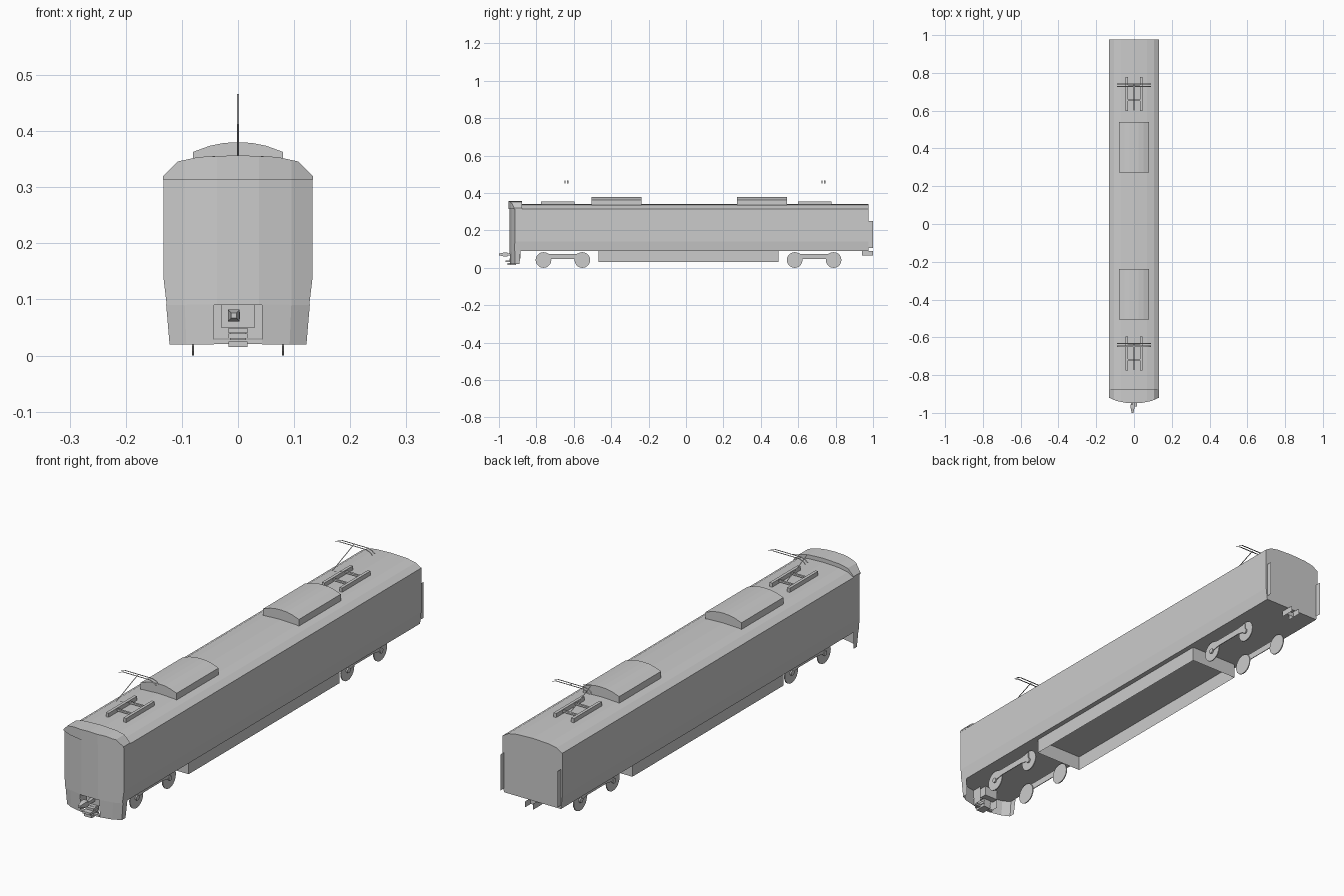
import bpy, bmesh, math
from mathutils import Vector

if "Cube" in bpy.data.objects:
    bpy.data.objects.remove(bpy.data.objects["Cube"])


def make(name, verts, faces):
    me = bpy.data.meshes.new(name)
    me.from_pydata([tuple(v) for v in verts], [], faces)
    me.update()
    ob = bpy.data.objects.new(name, me)
    bpy.context.collection.objects.link(ob)
    return ob


def box(name, x0, x1, y0, y1, z0, z1):
    v = [(x, y, z) for x in (x0, x1) for y in (y0, y1) for z in (z0, z1)]
    return make(name, v, [(0, 1, 3, 2), (4, 6, 7, 5), (0, 4, 5, 1),
                          (2, 3, 7, 6), (0, 2, 6, 4), (1, 5, 7, 3)])


def prism(name, half, y0, y1):
    """Extrude a left-right symmetric (x, z) section along y."""
    sec = half + [(-x, z) for x, z in reversed(half) if x > 0]
    n = len(sec)
    v = [(x, y0, z) for x, z in sec] + [(x, y1, z) for x, z in sec]
    f = [tuple(range(n)), tuple(range(2 * n - 1, n - 1, -1))]
    f += [(i, i + n, (i + 1) % n + n, (i + 1) % n) for i in range(n)]
    return make(name, v, f)


def ribbon(name, a, b, closed=False):
    """Sheet between two matching point rows."""
    n = len(a)
    return make(name, a + b, [(i, (i + 1) % n, (i + 1) % n + n, i + n)
                              for i in range(n if closed else n - 1)])


NOSE = [(-0.133, -0.915), (-0.095, -0.932), (-0.037, -0.944),
        (0.037, -0.944), (0.095, -0.932), (0.133, -0.915)]


def cut_nose(ob, shift):
    """Trim the front end to the faceted nose plan."""
    bm = bmesh.new()
    bm.from_mesh(ob.data)
    for (ax, ay), (bx, by) in zip(NOSE, NOSE[1:]):
        r = bmesh.ops.bisect_plane(
            bm, geom=bm.verts[:] + bm.edges[:] + bm.faces[:], dist=1e-6,
            plane_co=(ax, ay + shift, 0), plane_no=(by - ay, ax - bx, 0),
            clear_outer=True)
        edges = [e for e in bm.edges if e.is_boundary]
        if edges:
            bmesh.ops.holes_fill(bm, edges=edges, sides=0)
    bmesh.ops.recalc_face_normals(bm, faces=bm.faces[:])
    bm.to_mesh(ob.data)
    bm.free()


# Car body with faceted nose, and raised cab roof cap
body = prism("car_body", [(0.127, 0.09), (0.133, 0.14), (0.133, 0.316), (0.107, 0.331),
                          (0.07, 0.338), (0, 0.341)], -0.99, 0.977)
cut_nose(body, 0)
cap = prism("cab_roof_cap", [(0.1335, 0.314), (0.1335, 0.32), (0.107, 0.346),
                             (0.07, 0.354), (0, 0.357)], -0.99, -0.876)
cut_nose(cap, -0.004)

# Underfloor equipment skirt, open underneath
ring = [(-0.107, -0.467), (0.107, -0.467), (0.107, 0.494), (-0.107, 0.494)]
ribbon("underfloor_skirt", [(x, y, 0.092) for x, y in ring],
       [(x, y, 0.03) for x, y in ring], True)

# Bogies: wheels and side frames
for yc in (-0.658, 0.685):
    for s in (-1, 1):
        for d in (-0.104, 0.104):
            for nm, r, t, xo in (("wheel", 0.042, 0.004, 0), ("axle_box", 0.01, 0.006, 0.005)):
                bpy.ops.mesh.primitive_cylinder_add(
                    vertices=20, radius=r, depth=t, rotation=(0, math.pi / 2, 0),
                    location=(s * (0.08 + xo), yc + d, 0.042))
                bpy.context.object.name = nm
        prof = [(-0.104, 0.078), (-0.06, 0.074), (0.06, 0.074), (0.104, 0.078),
                (0.104, 0.04), (0.06, 0.048), (-0.06, 0.048), (-0.104, 0.04)]
        n = len(prof)
        v = [(s * x, yc + y, z) for x in (0.082, 0.085) for y, z in prof]
        make("bogie_frame", v, [tuple(range(n)), tuple(range(n, 2 * n))] +
             [(i, (i + 1) % n, (i + 1) % n + n, i + n) for i in range(n)])

# Rooftop air conditioners
for y0 in (-0.505, 0.273):
    prism("air_conditioner", [(0.08, 0.33), (0.08, 0.363), (0.05, 0.374), (0.025, 0.379),
                              (0, 0.38)], y0, y0 + 0.267)

# Pantographs: base rails, cross bars, folded arm and collector strips
for yc in (-0.686, 0.688):
    for s in (-1, 1):
        box("pantograph_rail", s * 0.039 - 0.006, s * 0.039 + 0.006,
            yc - 0.09, yc + 0.09, 0.335, 0.356)
    for d in (-0.033, 0.045):
        box("pantograph_crossbar", -0.039, 0.039, yc + d - 0.004, yc + d + 0.004, 0.345, 0.352)
    arm = [(yc + 0.05, 0.352), (yc - 0.088, 0.412), (yc + 0.048, 0.466)]
    ribbon("pantograph_arm", [(-0.002, y, z) for y, z in arm],
           [(0.002, y, z) for y, z in arm])
    head = [(-0.09, 0.45), (-0.078, 0.46), (-0.06, 0.466),
            (0.06, 0.466), (0.078, 0.46), (0.09, 0.45)]
    for d in (0.039, 0.054):
        ribbon("collector_strip", [(x, yc + d - 0.003, z) for x, z in head],
               [(x, yc + d + 0.003, z) for x, z in head])

# Front apron on each side of the coupler opening
for s in (-1, 1):
    top = [(0.043, -0.943), (0.095, -0.932), (0.128, -0.915), (0.127, -0.885)]
    low = [(0.043, -0.94), (0.092, -0.929), (0.122, -0.913), (0.122, -0.89)]
    ribbon("front_apron", [(s * x, y, 0.091) for x, y in top],
           [(s * x, y, 0.02) for x, y in low])
    ribbon("apron_inner_wall", [(s * 0.043, y, 0.091) for y in (-0.943, -0.9)],
           [(s * 0.043, y, 0.025) for y in (-0.94, -0.9)])
box("apron_lower_bar", -0.043, 0.043, -0.942, -0.93, 0.021, 0.029)

# Front coupler: mounting plate, shank, tapered head and cable box below
box("coupler_plate", -0.03, 0.03, -0.915, -0.885, 0.05, 0.092)
box("coupler_shank", -0.009, 0.004, -0.965, -0.9, 0.065, 0.078)
a = [(-0.018, -0.972, 0.061), (0.003, -0.972, 0.061), (0.003, -0.972, 0.082), (-0.018, -0.972, 0.082)]
c = Vector((-0.0075, -1.0, 0.0715))
b = [(c.x + (p[0] - c.x) * 0.45, -1.0, c.z + (p[2] - c.z) * 0.45) for p in a]
k = [(p[0], -0.955, p[2]) for p in a]
make("coupler_head", k + a + b, [(3, 2, 1, 0), (8, 9, 10, 11)] +
     [(o + i, o + (i + 1) % 4, o + (i + 1) % 4 + 4, o + i + 4) for o in (0, 4) for i in range(4)])
for z0, z1, y0 in ((0.04, 0.049, -0.945), (0.03, 0.039, -0.965), (0.015, 0.025, -0.955)):
    box("coupler_cable_box", -0.017, 0.017, y0, -0.91, z0, z1)
box("cable_box_back", -0.014, 0.014, -0.93, -0.91, 0.016, 0.05)

# Rear end: side fender sheets and drawbar plates
for s in (-1, 1):
    ribbon("rear_fender", [(s * 0.127, 0.97, z) for z in (0.105, 0.25)],
           [(s * 0.127, 1.0, z) for z in (0.105, 0.25)])
    ribbon("drawbar_plate", [(s * 0.018, 0.94, z) for z in (0.066, 0.09)],
           [(s * 0.018, 1.0, z) for z in (0.066, 0.09)])
ribbon("drawbar_link", [(x, 0.965, 0.068) for x in (-0.018, 0.018)],
       [(x, 0.965, 0.086) for x in (-0.018, 0.018)])
